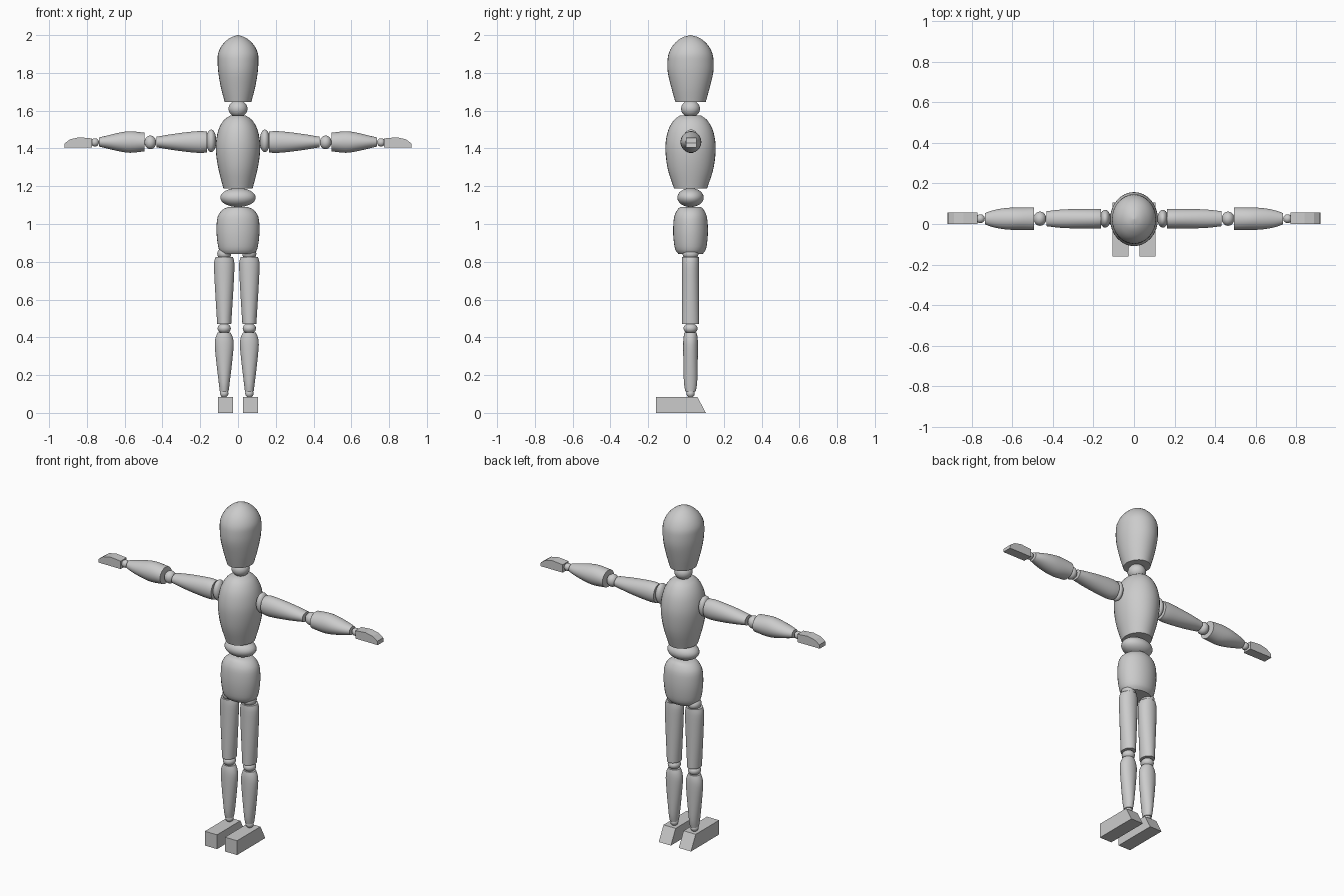
import bpy, bmesh, math
from mathutils import Vector

cube = bpy.data.objects.get("Cube")
if cube:
    bpy.data.objects.remove(cube, do_unlink=True)

YC = 0.024      # depth of the body axis
ARM_Z = 1.434   # height of the arm axis
SEGMENTS = 32


def finish(name, bm, smooth=True):
    bmesh.ops.recalc_face_normals(bm, faces=bm.faces)
    mesh = bpy.data.meshes.new(name)
    bm.to_mesh(mesh)
    bm.free()
    obj = bpy.data.objects.new(name, mesh)
    bpy.context.collection.objects.link(obj)
    if smooth:
        bpy.ops.object.select_all(action='DESELECT')
        obj.select_set(True)
        bpy.context.view_layer.objects.active = obj
        bpy.ops.object.shade_smooth_by_angle(angle=math.radians(40))
    return obj


def refine(points, steps=3):
    """Pass a smooth curve through the profile stations."""
    pts = [Vector(p) for p in points]
    ext = [2 * pts[0] - pts[1]] + pts + [2 * pts[-1] - pts[-2]]
    out = []
    for a, b, c, d in zip(ext, ext[1:], ext[2:], ext[3:]):
        for i in range(steps):
            t = i / steps
            out.append(0.5 * (2 * b + (c - a) * t + (2 * a - 5 * b + 4 * c - d) * t * t
                              + (3 * b - a - 3 * c + d) * t ** 3))
    return out + [pts[-1]]


def turned(name, stations, place):
    """Elliptical turning; each station is (distance, half width, half depth)."""
    bm = bmesh.new()
    rings = []
    for t, w, d in refine(stations):
        ring = []
        for i in range(SEGMENTS):
            a = math.tau * i / SEGMENTS
            ring.append(bm.verts.new(place(t, w * math.cos(a), d * math.sin(a))))
        rings.append(ring)
    for low, high in zip(rings, rings[1:]):
        for i in range(SEGMENTS):
            j = (i + 1) % SEGMENTS
            bm.faces.new((low[i], low[j], high[j], high[i]))
    bm.faces.new(rings[0])
    bm.faces.new(rings[-1])
    return finish(name, bm)


def upright(x):
    return lambda t, w, d: (x + w, YC + d, t)


def sideways(side):
    return lambda t, w, d: (side * t, YC + 0.002 + d, ARM_Z + w)


def ball(name, centre, radii):
    bm = bmesh.new()
    bmesh.ops.create_uvsphere(bm, u_segments=SEGMENTS, v_segments=16, radius=1)
    bmesh.ops.scale(bm, vec=radii, verts=bm.verts)
    bmesh.ops.translate(bm, vec=centre, verts=bm.verts)
    return finish(name, bm)


def prism(name, outline, offset):
    """Extrude a flat outline along the offset vector."""
    bm = bmesh.new()
    face = bm.faces.new([bm.verts.new(p) for p in outline])
    new = bmesh.ops.extrude_face_region(bm, geom=[face])["geom"]
    bmesh.ops.translate(bm, vec=offset, verts=[v for v in new if isinstance(v, bmesh.types.BMVert)])
    return finish(name, bm, smooth=False)


# Head, torso and pelvis
turned("head", [(1.645, .07, .08), (1.72, .09, .101), (1.8, .104, .12), (1.86, .108, .122),
                (1.905, .105, .115), (1.95, .082, .09), (1.985, .043, .048), (2.0, .002, .002)],
       upright(0))
ball("neck_joint", (0, YC, 1.61), (.05, .05, .045))
turned("chest", [(1.187, .077, .087), (1.28, .101, .118), (1.36, .115, .131), (1.43, .117, .132),
                 (1.5, .103, .117), (1.55, .075, .088), (1.575, .04, .055)], upright(0))
ball("waist_joint", (0, YC, 1.14), (.094, .07, .05))
turned("pelvis", [(.84, .085, .063), (.865, .101, .081), (.92, .111, .09), (.98, .114, .092),
                  (1.04, .107, .086), (1.075, .082, .07), (1.09, .052, .055)], upright(0))

# Legs and feet
for label, x, foot_x in (("left", .06, .066), ("right", -.073, -.066)):
    ball(label + "_hip_joint", (x, YC, .842), (.037, .042, .033))
    turned(label + "_thigh", [(.47, .037, .046), (.58, .044, .046), (.7, .051, .046),
                              (.79, .054, .046), (.825, .046, .044)], upright(x))
    ball(label + "_knee_joint", (x, YC, .447), (.035, .037, .028))
    turned(label + "_shin", [(.112, .023, .027), (.16, .029, .035), (.27, .042, .038),
                             (.36, .05, .039), (.4, .045, .037), (.425, .034, .032)], upright(x))
    ball(label + "_ankle_joint", (x, YC, .103), (.022, .022, .022))
    edge = foot_x - .04
    prism(label + "_foot", [(edge, -.16, 0), (edge, .105, 0), (edge, .06, .085),
                            (edge, -.16, .085)], (.08, 0, 0))

# Arms and hands
for label, s in (("left", 1), ("right", -1)):
    arm_y = YC + .002
    ball(label + "_shoulder_joint", (s * .142, arm_y, ARM_Z + .006), (.027, .044, .06))
    turned(label + "_upper_arm", [(.163, .054, .047), (.2, .058, .049), (.28, .051, .048),
                                  (.36, .04, .045), (.431, .028, .037)], sideways(s))
    ball(label + "_elbow_joint", (s * .464, arm_y, ARM_Z - .002), (.031, .035, .036))
    turned(label + "_forearm", [(.494, .049, .055), (.57, .057, .055), (.63, .049, .053),
                                (.69, .035, .043), (.735, .024, .028)], sideways(s))
    ball(label + "_wrist_joint", (s * .758, arm_y, ARM_Z - .002), (.022, .022, .022))
    hand = [(.773, 1.406), (.92, 1.406), (.917, 1.428), (.887, 1.449), (.84, 1.459), (.773, 1.453)]
    prism(label + "_hand", [(s * px, 0, pz) for px, pz in hand], (0, .056, 0))
